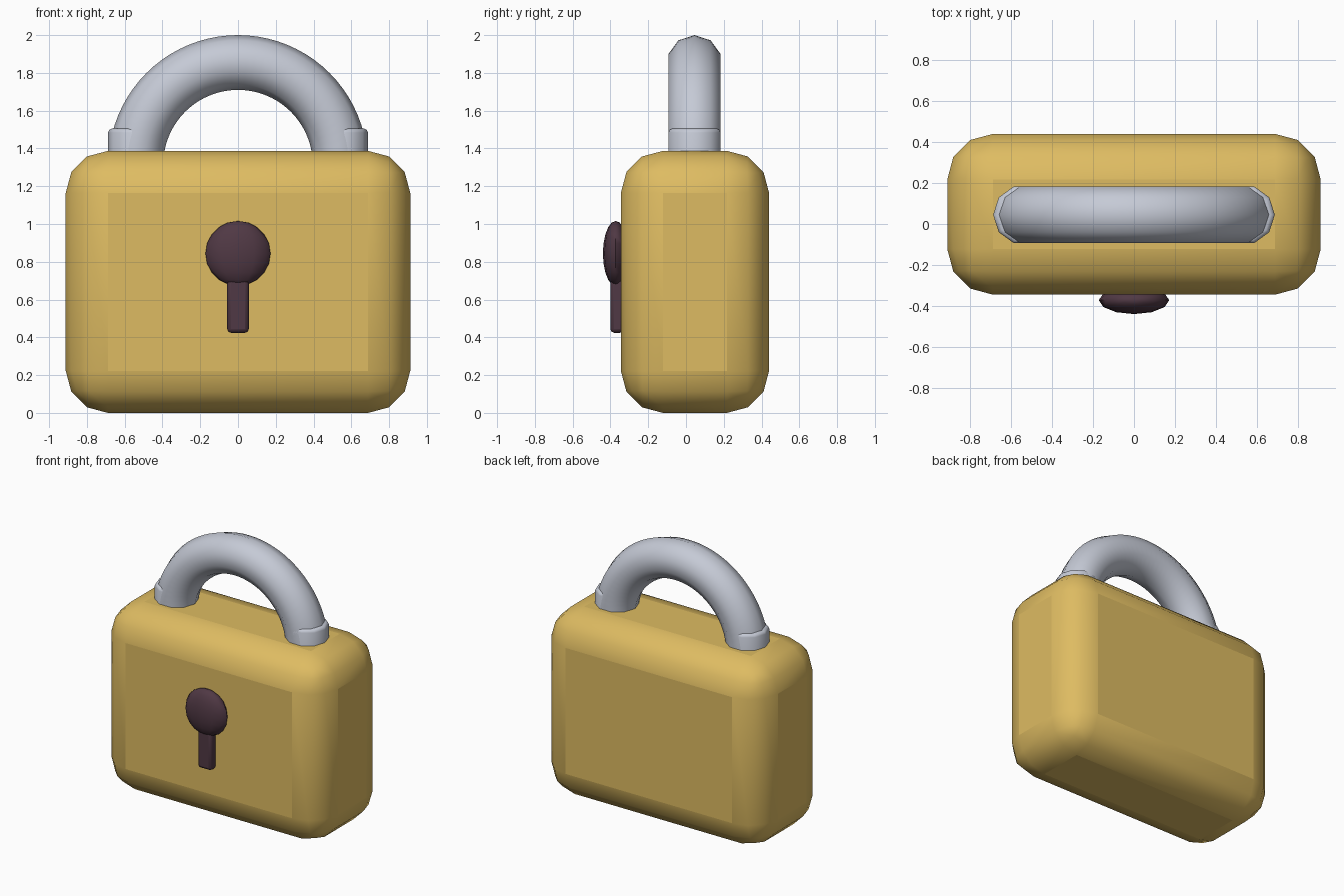
import bpy, bmesh, math
from mathutils import Matrix, Vector

if "Cube" in bpy.data.objects:
    bpy.data.objects.remove(bpy.data.objects["Cube"])


def material(name, rgb):
    m = bpy.data.materials.new(name)
    m.diffuse_color = (*rgb, 1)
    m.use_nodes = True
    m.node_tree.nodes["Principled BSDF"].inputs["Base Color"].default_value = m.diffuse_color
    return m


BRASS = material("brass", (0.73, 0.50, 0.122))
STEEL = material("steel", (0.56, 0.59, 0.67))
DARK = material("dark_plum", (0.08, 0.040, 0.058))


def add_object(name, bm, mat, smooth_angle=None):
    bmesh.ops.recalc_face_normals(bm, faces=bm.faces)
    me = bpy.data.meshes.new(name)
    bm.to_mesh(me)
    bm.free()
    me.materials.append(mat)
    ob = bpy.data.objects.new(name, me)
    bpy.context.collection.objects.link(ob)
    if smooth_angle:
        bpy.ops.object.select_all(action='DESELECT')
        ob.select_set(True)
        bpy.context.view_layer.objects.active = ob
        bpy.ops.object.shade_smooth_by_angle(angle=math.radians(smooth_angle))
    return ob


def rounded_box(name, lo, hi, radius, segments, mat):
    lo, hi = Vector(lo), Vector(hi)
    bm = bmesh.new()
    bmesh.ops.create_cube(bm, size=1, matrix=Matrix.Translation((lo + hi) / 2)
                          @ Matrix.Diagonal((*(hi - lo), 1)))
    bmesh.ops.bevel(bm, geom=bm.edges[:], offset=radius, segments=segments,
                    profile=0.5, affect='EDGES')
    bm.normal_update()
    # flat panels stay flat, rounded rims are smooth
    for f in bm.faces:
        f.smooth = max(abs(c) for c in f.normal) < 0.999
    return add_object(name, bm, mat)


# Lock body
rounded_box("lock_body", (-0.912, -0.345, 0), (0.912, 0.44, 1.387), 0.223, 3, BRASS)

# Shackle arch: ten-sided section swept over a half circle
CY, CZ, R, r, SIDES, STEPS = 0.045, 1.314, 0.541, 0.145, 10, 40
bm = bmesh.new()
rings = []
for i in range(STEPS + 1):
    a = math.pi * i / STEPS
    ring = []
    for j in range(SIDES):
        b = 2 * math.pi * j / SIDES
        d = R + r * math.cos(b)
        ring.append(bm.verts.new((d * math.cos(a), CY + r * math.sin(b), CZ + d * math.sin(a))))
    rings.append(ring)
for p, q in zip(rings, rings[1:]):
    for j in range(SIDES):
        k = (j + 1) % SIDES
        bm.faces.new((p[j], p[k], q[k], q[j]))
bm.faces.new(rings[0])
bm.faces.new(rings[-1])
add_object("shackle_arch", bm, STEEL, 50)

# Shackle collars at both feet
for side, label in ((-1, "left"), (1, "right")):
    bm = bmesh.new()
    layers = []
    for z, rad in ((1.2, r), (1.484, r), (1.498, r - 0.006), (1.505, r - 0.02)):
        layers.append([bm.verts.new((side * (0.543 + rad * math.cos(2 * math.pi * j / SIDES)),
                                     CY + rad * math.sin(2 * math.pi * j / SIDES), z))
                       for j in range(SIDES)])
    for p, q in zip(layers, layers[1:]):
        for j in range(SIDES):
            k = (j + 1) % SIDES
            bm.faces.new((p[j], p[k], q[k], q[j]))
    bm.faces.new(layers[0])
    bm.faces.new(layers[-1])
    add_object("shackle_collar_" + label, bm, STEEL, 50)

# Keyhole: flattened ball and slot
bm = bmesh.new()
bmesh.ops.create_uvsphere(bm, u_segments=12, v_segments=10, radius=1,
                          matrix=Matrix.Translation((0, -0.372, 0.844))
                          @ Matrix.Diagonal((0.172, 0.068, 0.172, 1)))
add_object("keyhole_disc", bm, DARK, 60)
rounded_box("keyhole_slot", (-0.057, -0.40, 0.424), (0.057, -0.33, 0.80), 0.02, 2, DARK)
